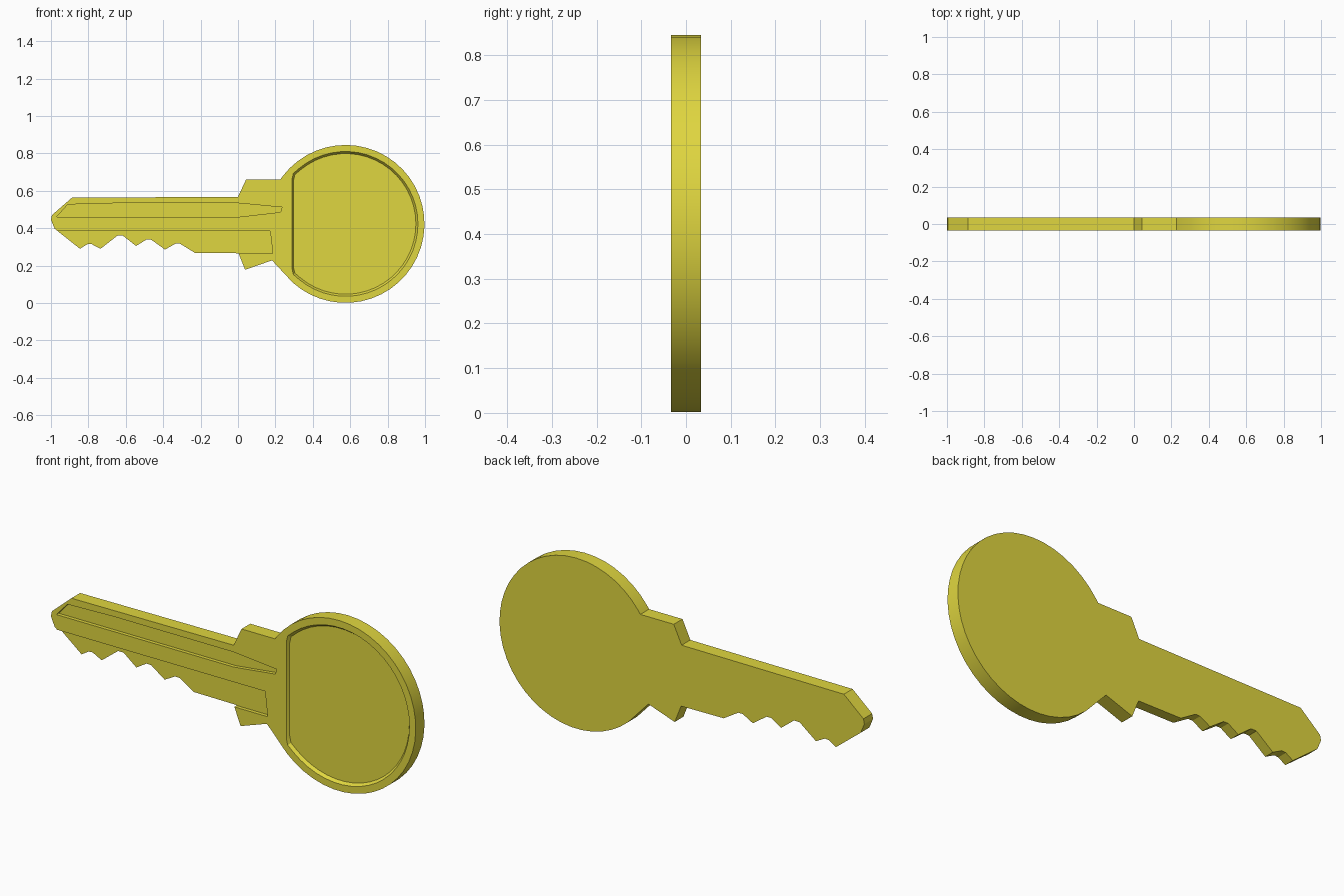
import bpy, bmesh, math

if "Cube" in bpy.data.objects:
    bpy.data.objects.remove(bpy.data.objects["Cube"])

HALF = 0.034            # half thickness of the key
CX, CZ, R = 0.575, 0.423, 0.422   # centre and radius of the round head


def prism(name, points, y0, y1, back_scale=1.0):
    """Extrude an x/z outline from y0 to y1, optionally tapering about the head centre."""
    bm = bmesh.new()
    front = [bm.verts.new((x, y0, z)) for x, z in points]
    back = [bm.verts.new((CX + (x - CX) * back_scale, y1, CZ + (z - CZ) * back_scale))
            for x, z in points]
    bm.faces.new(front)
    bm.faces.new(back[::-1])
    n = len(points)
    for i in range(n):
        j = (i + 1) % n
        bm.faces.new((front[j], front[i], back[i], back[j]))
    bmesh.ops.recalc_face_normals(bm, faces=bm.faces)
    mesh = bpy.data.meshes.new(name)
    bm.to_mesh(mesh)
    bm.free()
    obj = bpy.data.objects.new(name, mesh)
    bpy.context.collection.objects.link(obj)
    return obj


def arc(r, start, end, steps):
    """Points on a circle around the head centre, angles in degrees."""
    out = []
    for i in range(steps + 1):
        a = math.radians(start + (end - start) * i / steps)
        out.append((CX + r * math.cos(a), CZ + r * math.sin(a)))
    return out


# Key outline: blade top and collar, round head, lower collar, teeth
outline = [(-1.0, 0.445), (-0.995, 0.47), (-0.888, 0.563), (0.0, 0.568),
           (0.043, 0.66), (0.226, 0.66)]
outline += arc(R, 143, -132, 36)
outline += [(0.182, 0.228), (0.038, 0.178), (0.003, 0.266), (-0.23, 0.268),
            (-0.31, 0.317), (-0.335, 0.317), (-0.39, 0.286),
            (-0.465, 0.339), (-0.49, 0.339), (-0.545, 0.305),
            (-0.615, 0.36), (-0.645, 0.36), (-0.735, 0.29),
            (-0.785, 0.316), (-0.807, 0.314), (-0.845, 0.29), (-0.98, 0.397)]
key = prism("key_body", outline, -HALF, HALF)

# Brass colour
brass = bpy.data.materials.new("brass")
brass.diffuse_color = (0.74, 0.67, 0.05, 1)
brass.use_nodes = True
brass.node_tree.nodes["Principled BSDF"].inputs["Base Color"].default_value = brass.diffuse_color
key.data.materials.append(brass)

# Upper blade groove
upper = prism("upper_groove_cutter",
              [(-0.97, 0.46), (-0.91, 0.527), (-0.65, 0.534), (0.0, 0.534),
               (0.235, 0.512), (0.228, 0.486), (0.0, 0.46)],
              -HALF - 0.02, -HALF + 0.018)

# Lower blade step, open along the teeth
lower = prism("lower_step_cutter",
              [(-0.955, 0.386), (0.172, 0.386), (0.186, 0.264), (-0.1, 0.264),
               (-0.3, 0.15), (-0.9, 0.15), (-1.05, 0.386)],
              -HALF - 0.02, -HALF + 0.018)

# Sloped head recess with a straight left side and clipped corners
recess_shape = arc(0.398, 130, -130, 36)
recess_shape += [(0.288, 0.145), (0.28, 0.18), (0.28, 0.666), (0.288, 0.701)]
recess = prism("head_recess_cutter", recess_shape, -HALF - 0.015, -HALF + 0.015, 0.945)

# Cut the recesses into the front face
bpy.context.view_layer.objects.active = key
key.select_set(True)
for cutter in (upper, lower, recess):
    mod = key.modifiers.new(cutter.name, 'BOOLEAN')
    mod.operation = 'DIFFERENCE'
    mod.solver = 'EXACT'
    mod.object = cutter
    cutter.hide_render = True
    bpy.ops.object.modifier_apply(modifier=mod.name)
    bpy.data.objects.remove(cutter)

bpy.ops.object.shade_smooth_by_angle(angle=math.radians(20))
